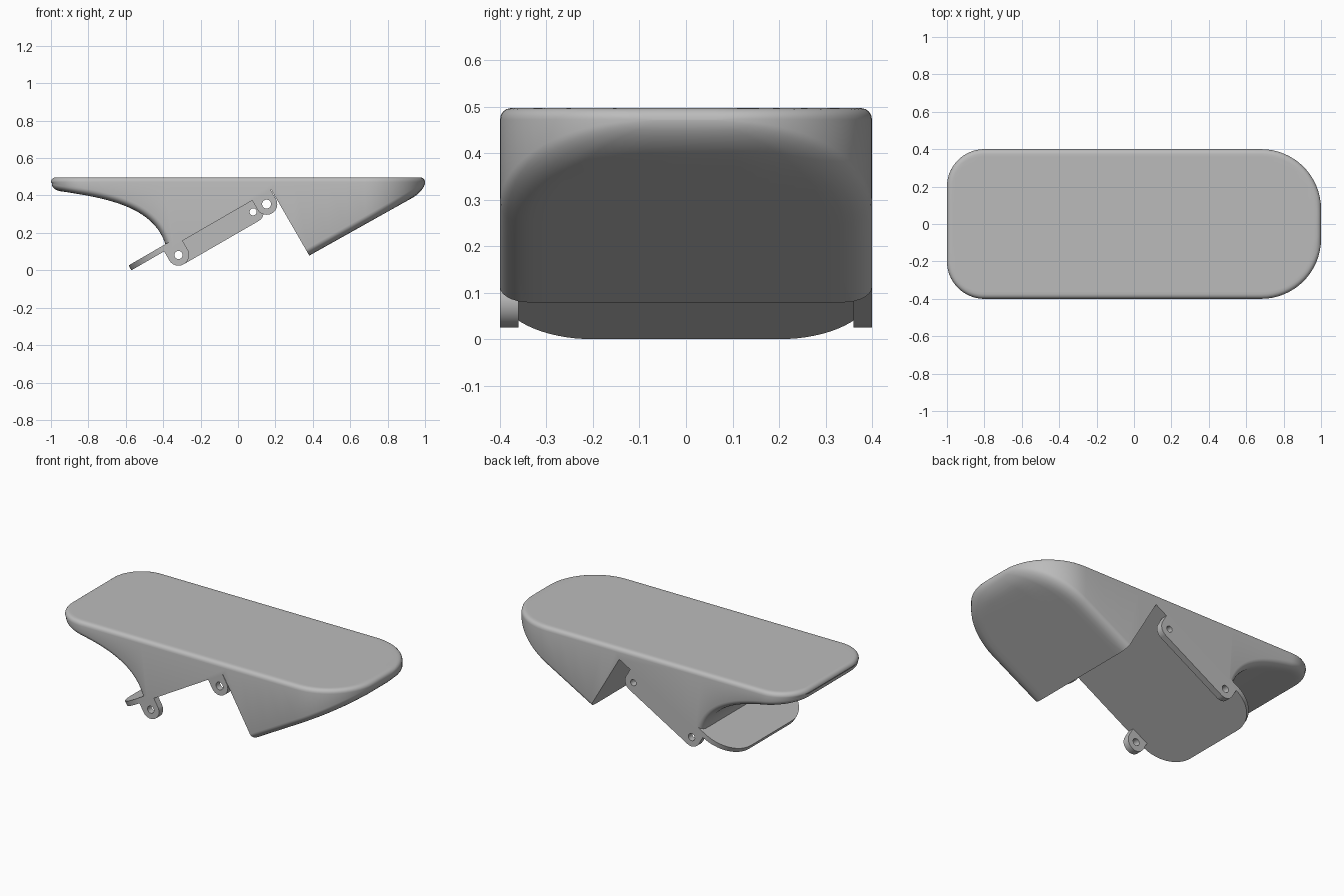
import bpy, bmesh
from math import sin, cos, pi, hypot, sqrt, radians
from mathutils import Vector

cube = bpy.data.objects.get("Cube")
if cube:
    bpy.data.objects.remove(cube)

grey = bpy.data.materials.new("light_grey")
grey.use_nodes = True
grey.diffuse_color = (0.5, 0.5, 0.5, 1)
grey.node_tree.nodes["Principled BSDF"].inputs["Base Color"].default_value = (0.5, 0.5, 0.5, 1)

TOP, HALF = 0.497, 0.4
# Sloped frame of the underside: s runs up the slope, h is normal to it
TIP = Vector((-0.57, 0, 0))
U = Vector((cos(pi / 6), 0, 0.5))
N = Vector((-0.5, 0, cos(pi / 6)))


def slope(s, y, h):
    return TIP + U * s + N * h + Vector((0, y, 0))


def add_object(name, bm):
    bmesh.ops.recalc_face_normals(bm, faces=bm.faces)
    mesh = bpy.data.meshes.new(name)
    bm.to_mesh(mesh)
    bm.free()
    mesh.materials.append(grey)
    obj = bpy.data.objects.new(name, mesh)
    bpy.context.collection.objects.link(obj)
    return obj


def prism(name, lower, upper):
    bm = bmesh.new()
    a = [bm.verts.new(p) for p in lower]
    b = [bm.verts.new(p) for p in upper]
    bm.faces.new(a)
    bm.faces.new(b)
    for i in range(len(a)):
        j = (i + 1) % len(a)
        bm.faces.new((a[i], a[j], b[j], b[i]))
    return add_object(name, bm)


def side_prism(name, outline, y0, y1):
    return prism(name, [slope(s, y0, h) for s, h in outline],
                 [slope(s, y1, h) for s, h in outline])


def activate(obj):
    bpy.ops.object.select_all(action='DESELECT')
    obj.select_set(True)
    bpy.context.view_layer.objects.active = obj


def cut(obj, cutter):
    mod = obj.modifiers.new("cut", 'BOOLEAN')
    mod.operation, mod.solver, mod.object = 'DIFFERENCE', 'EXACT', cutter
    activate(obj)
    bpy.ops.object.modifier_apply(modifier=mod.name)
    bpy.data.objects.remove(cutter)


def arc(cx, cy, r, start, end, n):
    return [(cx + r * cos(radians(start + (end - start) * i / n)),
             cy + r * sin(radians(start + (end - start) * i / n))) for i in range(n + 1)]


# Plan outline: rounded rectangle with a larger radius at the nose
def plan_radius(x):
    return 0.2 if x < 0 else 0.32


def half_width(x):
    r = plan_radius(x)
    q = max(abs(x) - (1 - r), 0)
    return HALF - r + sqrt(max(r * r - q * q, 0))


def edge_distance(x, y):
    r = plan_radius(x)
    qx, qy = abs(x) - (1 - r), abs(y) - (HALF - r)
    return max(r - hypot(max(qx, 0), max(qy, 0)) - min(max(qx, qy), 0), 0)


def fillet(d, width):
    k = max(1 - d / width, 0)
    return 1 - sqrt(max(1 - k * k, 0))


# Underside rows: (point, direction in which the rim is rounded)
rows = []
curve = [Vector(p) for p in ((-1, 0.43), (-0.72, 0.39), (-0.45, 0.35), (-0.385, 0.13))]
p0, p1, p2, p3 = curve
for k in range(49):
    t = (k / 48) ** 2
    m = 1 - t
    p = p0 * m**3 + p1 * 3 * m * m * t + p2 * 3 * m * t * t + p3 * t**3
    d = (p1 - p0) * m * m + (p2 - p1) * 2 * m * t + (p3 - p2) * t * t
    rows.append((p, Vector((-d.y, d.x)).normalized()))
rows.append((Vector((-0.37, 0.03)), rows[-1][1]))
up = Vector((0, 1))
rows += [(Vector((x, -0.05)), up) for x in (-0.3, 0.2)]
nose_x = [0.3, 0.38, 0.48, 0.58] + [0.68 + 0.32 * sin(k * pi / 32) for k in range(17)]
rows += [(Vector((x, 0.078 + 0.56 * (x - 0.38))), up) for x in nose_x]

offsets = (0, 0.002, 0.007, 0.014, 0.025, 0.04, 0.065, 0.1, 0.25)
ts = [o / HALF - 1 for o in offsets]
ts += [-t for t in reversed(ts)]

# Body: top and underside grids joined by a side wall
bm = bmesh.new()
top, low = [], []
for p, n in rows:
    width, height = (0.05, 0.035) if p.x < 0 else (0.065, 0.045)
    w = half_width(p.x)
    top_row, low_row = [], []
    for t in ts:
        y = w * t
        d = edge_distance(p.x, y)
        top_row.append(bm.verts.new((p.x, y, TOP - 0.025 * fillet(d, 0.025))))
        q = p + n * height * fillet(d, width)
        low_row.append(bm.verts.new((q.x, y, q.y)))
    top.append(top_row)
    low.append(low_row)
last_i, last_j = len(rows) - 1, len(ts) - 1
for grid in (top, low):
    for i in range(last_i):
        for j in range(last_j):
            bm.faces.new((grid[i][j], grid[i + 1][j], grid[i + 1][j + 1], grid[i][j + 1]))
rim = [(i, 0) for i in range(last_i)] + [(last_i, j) for j in range(last_j)]
rim += [(i, last_j) for i in range(last_i, 0, -1)] + [(0, j) for j in range(last_j, 0, -1)]
for (a, b), (c, d) in zip(rim, rim[1:] + rim[:1]):
    bm.faces.new((top[a][b], top[c][d], low[c][d], low[a][b]))
body = add_object("body", bm)

# Sloped underside and notch
cut(body, side_prism("belly_cutter", [(-0.3, -0.6), (0.863, -0.6), (0.863, 0), (-0.3, 0)], -0.6, 0.6))

# Tongue plate with rounded corners
outline = [(0.27, HALF)] + arc(0.2, 0.2, 0.2, 90, 180, 16) + arc(0.2, -0.2, 0.2, 180, 270, 16) + [(0.27, -HALF)]
tongue = prism("tongue_plate", [slope(s, y, 0) for s, y in outline],
               [slope(s, y, 0.03) for s, y in outline])
parts = [body, tongue]


# Drilled lugs and link bar hanging under the sides
def lug(name, s0, s1, y0, y1, holes):
    r, h = 0.057, -0.055
    shape = [(s0 - r, 0.004)] + arc(s0, h, r, 180, 270, 14) + arc(s1, h, r, 270, 360, 14) + [(s1 + r, 0.004)]
    if s0 == s1:
        shape.pop(15)
    obj = side_prism(name, shape, y0, y1)
    for s, radius in holes:
        cut(obj, side_prism("hole_cutter", arc(s, h, radius, 0, 345, 23), -0.6, 0.6))
    parts.append(obj)


LOWER, BAR_END, UPPER = 0.259, 0.72, 0.803
lug("front_lower_lug", LOWER, LOWER, -HALF, -0.36, [(LOWER, 0.022)])
lug("front_upper_lug", UPPER, UPPER, -HALF, -0.36, [(UPPER, 0.024)])
lug("back_link_bar", LOWER, BAR_END, 0.36, HALF, [(LOWER, 0.022), (BAR_END, 0.019)])

for obj in parts:
    activate(obj)
    bpy.ops.object.shade_smooth_by_angle(angle=radians(33))
